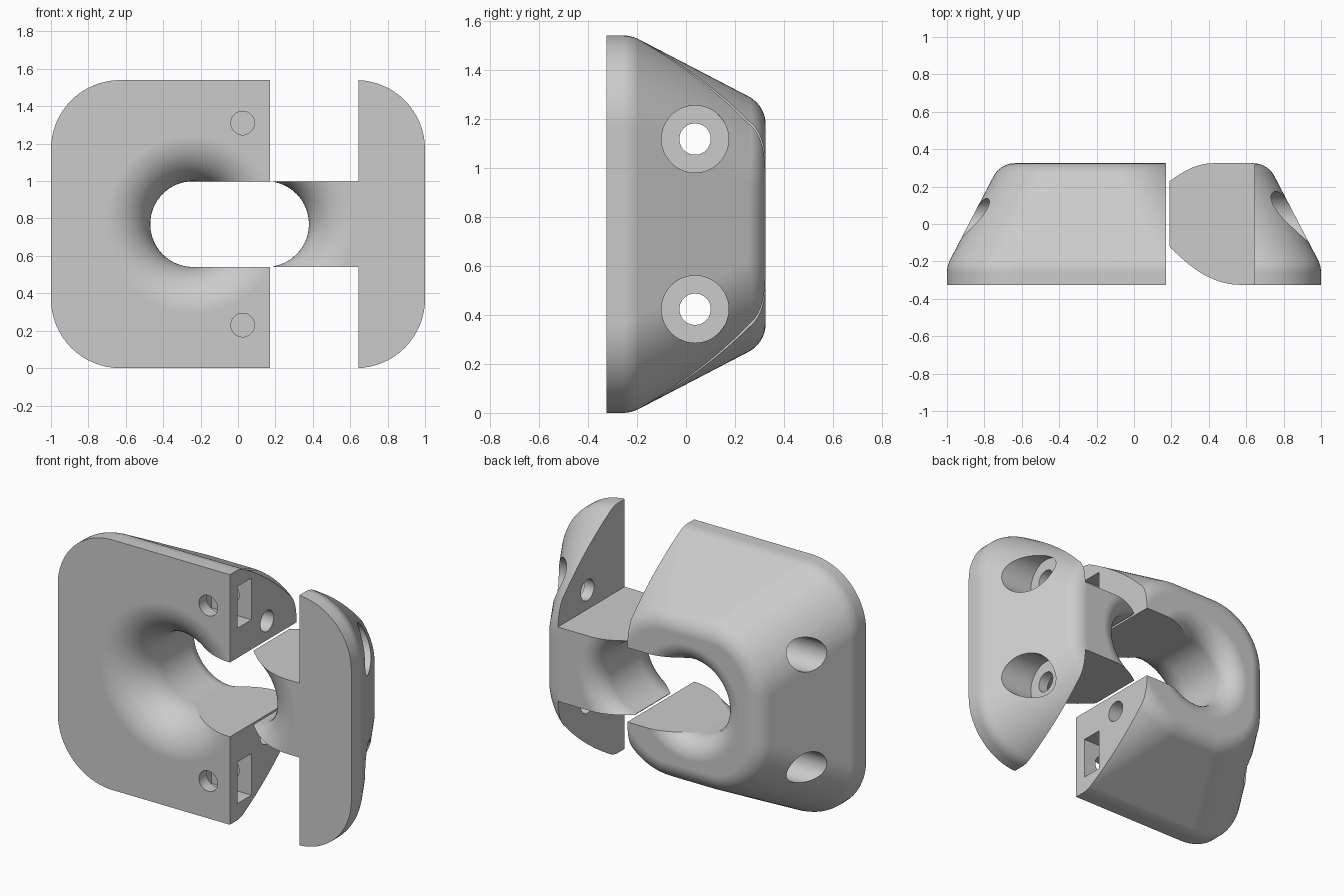
import bpy
import bmesh
from math import sin, cos, pi, radians
from mathutils import Vector

cube = bpy.data.objects.get("Cube")
if cube:
    bpy.data.objects.remove(cube, do_unlink=True)

grey = bpy.data.materials.new("light grey")
grey.use_nodes = True
colour = (0.6, 0.6, 0.6, 1)
grey.diffuse_color = colour
grey.node_tree.nodes["Principled BSDF"].inputs["Base Color"].default_value = colour

MID = 0.77          # centre height, also half the side of the block
DEPTH = 0.325       # half the depth
BLOCK_X = -0.23     # centre of the main block
SHIFT = 0.46        # how far the closing piece is pulled out
SLOT = 0.229        # half height of the slot and radius of the eye


def loft(name, rings):
    """Closed skin through a list of equal rings."""
    bm = bmesh.new()
    loops = [[bm.verts.new(p) for p in ring] for ring in rings]
    n = len(loops[0])
    for a, b in zip(loops, loops[1:]):
        for i in range(n):
            j = (i + 1) % n
            bm.faces.new((a[i], a[j], b[j], b[i]))
    bm.faces.new(loops[0])
    bm.faces.new(loops[-1])
    bmesh.ops.recalc_face_normals(bm, faces=bm.faces)
    mesh = bpy.data.meshes.new(name)
    bm.to_mesh(mesh)
    bm.free()
    mesh.materials.append(grey)
    ob = bpy.data.objects.new(name, mesh)
    bpy.context.collection.objects.link(ob)
    return ob


def ring_y(x, y, z, r, n=96):
    return [Vector((x + r * cos(2 * pi * i / n), y, z + r * sin(2 * pi * i / n)))
            for i in range(n)]


def ring_x(x, y, z, r, n=48):
    return [Vector((x, y + r * cos(2 * pi * i / n), z + r * sin(2 * pi * i / n)))
            for i in range(n)]


def rounded_square(x, y, half, r, n=16):
    pts = []
    for q in range(4):
        mid = pi / 4 + q * pi / 2
        cx = (half - r) * (1 if cos(mid) > 0 else -1)
        cz = (half - r) * (1 if sin(mid) > 0 else -1)
        for i in range(n + 1):
            a = (q + i / n) * pi / 2
            pts.append(Vector((x + cx + r * cos(a), y, MID + cz + r * sin(a))))
    return pts


def block(name, x):
    """Tapered block with rounded corners and a rounded back rim."""
    taper = radians(27.5)
    rings = [(-DEPTH, 0)]
    # soft start of the taper
    for i in range(7):
        a = taper * i / 6
        rings.append((-0.26 + 0.15 * sin(a), 0.15 * (1 - cos(a))))
    # rounded rim at the back
    rim = 0.13
    y0, inset0 = rings[-1]
    y1 = DEPTH - rim * (1 - sin(taper))
    inset1 = inset0 + (y1 - y0) * sin(taper) / cos(taper)
    for i in range(13):
        a = taper + (pi / 2 - taper) * i / 12
        rings.append((DEPTH - rim + rim * sin(a),
                      inset1 + rim * (cos(taper) - cos(a))))
    return loft(name, [rounded_square(x, y, MID - d, 0.37 - max(0, d - inset1))
                       for y, d in rings])


def flared_eye(x):
    """Cutter for the eye: wide flare in front, tighter one behind."""
    front, back = 0.245, 0.125
    prof = [(SLOT + front, -0.5)]
    for i in range(17):
        a = pi / 2 * i / 16
        prof.append((SLOT + front * (1 - sin(a)), -DEPTH + front * (1 - cos(a))))
    for i in range(13):
        a = pi / 2 * i / 12
        prof.append((SLOT + back * (1 - cos(a)), DEPTH - back + back * sin(a)))
    prof.append((SLOT + back, 0.5))
    return loft("eye_cutter", [ring_y(x, y, MID, r) for r, y in prof])


def box(x0, x1, y0, y1, z0, z1):
    return loft("box_cutter", [[Vector((x, y0, z0)), Vector((x, y1, z0)),
                                Vector((x, y1, z1)), Vector((x, y0, z1))]
                               for x in (x0, x1)])


def bore_x(x0, x1, z, r):
    return loft("bore_cutter", [ring_x(x, 0.037, z, r) for x in (x0, x1)])


def carve(ob, cutters):
    """Subtract the cutters, drop them, then shade."""
    for c in cutters:
        mod = ob.modifiers.new("cut", 'BOOLEAN')
        mod.operation = 'DIFFERENCE'
        mod.solver = 'EXACT'
        mod.object = c
    bpy.context.view_layer.update()
    deps = bpy.context.evaluated_depsgraph_get()
    mesh = bpy.data.meshes.new_from_object(ob.evaluated_get(deps))
    ob.modifiers.clear()
    ob.data = mesh
    mesh.materials.clear()
    mesh.materials.append(grey)
    mesh.polygons.foreach_set("material_index", [0] * len(mesh.polygons))
    for c in cutters:
        bpy.data.objects.remove(c, do_unlink=True)
    bpy.ops.object.select_all(action='DESELECT')
    ob.select_set(True)
    bpy.context.view_layer.objects.active = ob
    bpy.ops.object.shade_smooth_by_angle(angle=radians(30))
    ob.modifiers.new("even_shading", 'WEIGHTED_NORMAL').keep_sharp = True


SIDES = (-1, 1)
BOLT = 0.347        # bolt height above and below the middle
NUT = 0.54          # nut pocket height above and below the middle

# main body: block with eye, open slot, bolt bores and nut pockets
body = block("main_body", BLOCK_X)
cuts = [box(0.172, 1.2, -1, 1, -1, 3),
        flared_eye(-0.24),
        box(-0.24, 0.5, -0.6, 0.6, MID - SLOT, MID + SLOT)]
for s in SIDES:
    bolt_z, nut_z = MID + s * BOLT, MID + s * NUT
    cuts += [bore_x(-1.3, -0.35, bolt_z, 0.1),
             bore_x(-0.5, 0.4, bolt_z, 0.064),
             box(-0.1, 0.4, -0.25, -0.115, nut_z - 0.128, nut_z + 0.128),
             loft("set_screw_cutter",
                  [ring_y(0.025, y, nut_z, 0.063, 48) for y in (-0.6, -0.05)])]
carve(body, cuts)

# closing piece: block end with a hollow-tipped tongue and counterbored bolts
piece = block("closing_piece", BLOCK_X + SHIFT)
cuts = [box(-1, 0.19, -1, 1, -1, 3),
        box(-1.1, 0.645, -1.1, 1.1, MID + SLOT, 3.1),
        box(-1.2, 0.645, -1.2, 1.2, -1.1, MID - SLOT),
        flared_eye(0.15)]
for s in SIDES:
    bolt_z = MID + s * BOLT
    cuts += [bore_x(0.71, 1.3, bolt_z, 0.137),
             bore_x(0.4, 0.9, bolt_z, 0.064)]
carve(piece, cuts)
